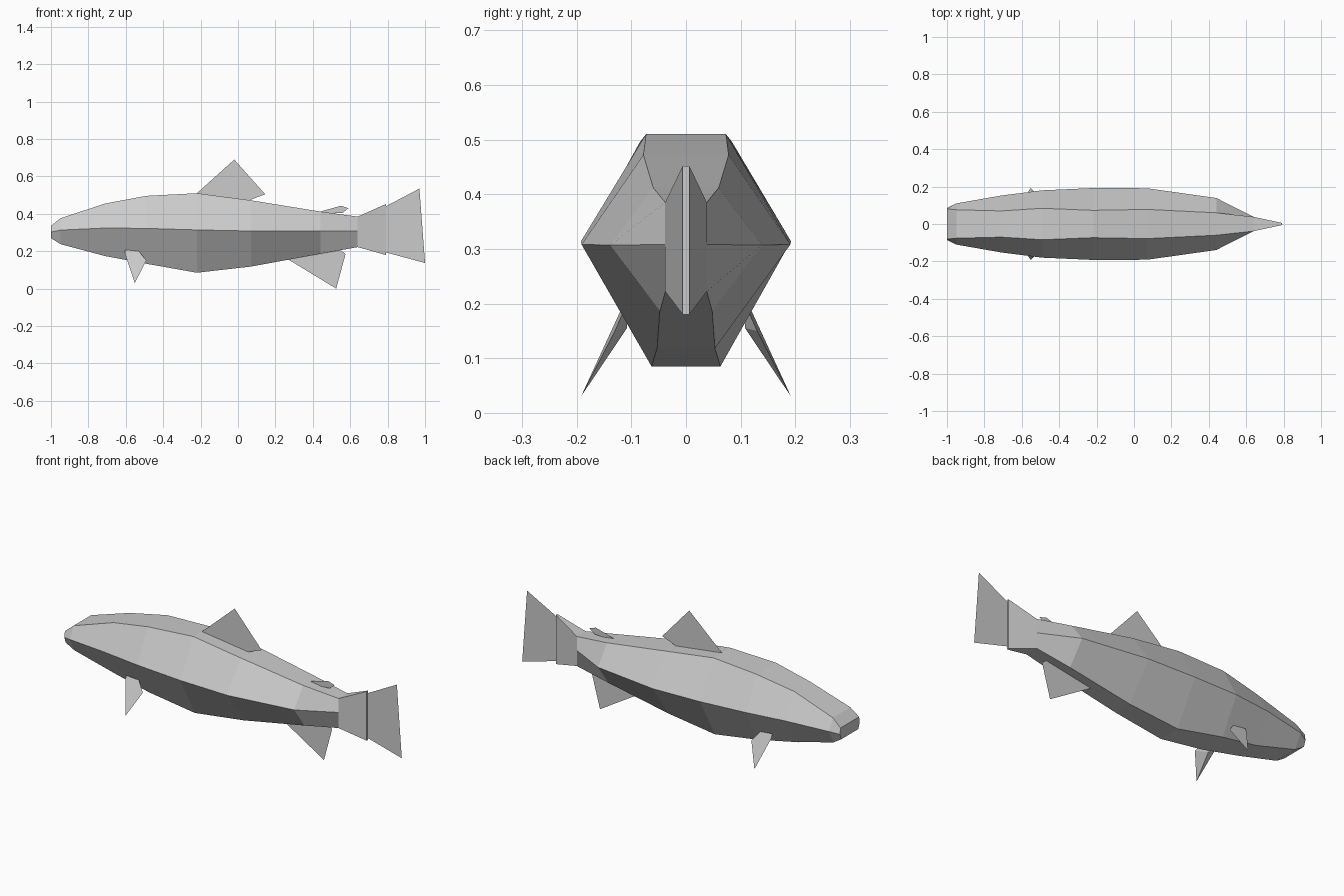
import bpy
import bmesh

if "Cube" in bpy.data.objects:
    bpy.data.objects.remove(bpy.data.objects["Cube"])

grey = bpy.data.materials.new("light_grey")
grey.diffuse_color = (0.6, 0.6, 0.6, 1)
grey.use_nodes = True
grey.node_tree.nodes["Principled BSDF"].inputs["Base Color"].default_value = grey.diffuse_color


def make_object(name, verts, faces):
    mesh = bpy.data.meshes.new(name)
    mesh.from_pydata(verts, [], faces)
    bm = bmesh.new()
    bm.from_mesh(mesh)
    bmesh.ops.recalc_face_normals(bm, faces=bm.faces)
    bm.to_mesh(mesh)
    bm.free()
    mesh.materials.append(grey)
    obj = bpy.data.objects.new(name, mesh)
    bpy.context.collection.objects.link(obj)
    return obj


def loft(name, stations):
    """Six-sided rings joined along x.
    Station: x, bottom z, middle z, top z, then half widths bottom, middle, top."""
    verts, faces = [], []
    for x, zb, zm, zt, wb, wm, wt in stations:
        verts += [(x, -wb, zb), (x, -wm, zm), (x, -wt, zt),
                  (x, wt, zt), (x, wm, zm), (x, wb, zb)]
    for s in range(len(stations) - 1):
        for i in range(6):
            a, b = s * 6 + i, s * 6 + (i + 1) % 6
            faces.append((a, b, b + 6, a + 6))
    n = len(verts)
    faces += [tuple(range(6)), tuple(range(n - 6, n))]
    return make_object(name, verts, faces)


def sheet_fin(name, outline):
    """Flat single-sheet fin on the centre plane from an x, z outline."""
    return make_object(name, [(x, 0, z) for x, z in outline],
                       [tuple(range(len(outline)))])


# Body, from blunt snout to tail root
root = (0.64, 0.222, 0.308, 0.385, 0.038, 0.038, 0.038)
loft("body", [
    (-1.00, 0.270, 0.302, 0.335, 0.075, 0.086, 0.081),
    (-0.95, 0.238, 0.313, 0.376, 0.070, 0.110, 0.076),
    (-0.71, 0.174, 0.324, 0.455, 0.065, 0.152, 0.070),
    (-0.49, 0.133, 0.322, 0.496, 0.078, 0.180, 0.084),
    (-0.22, 0.085, 0.314, 0.510, 0.063, 0.192, 0.073),
    (0.07, 0.118, 0.308, 0.472, 0.053, 0.191, 0.078),
    (0.44, 0.186, 0.307, 0.412, 0.048, 0.139, 0.060),
    root])

# Wedge narrowing from the body into the tail
loft("tail_root", [root, (0.79, 0.180, 0.308, 0.452, 0.006, 0.006, 0.006)])

# Centre-line fins
sheet_fin("tail_fin", [(0.785, 0.195), (0.79, 0.44), (0.97, 0.535), (1.0, 0.137)])
sheet_fin("dorsal_fin", [(-0.225, 0.505), (-0.02, 0.69), (0.145, 0.505), (0.06, 0.472)])
sheet_fin("rear_back_fin", [(0.44, 0.412), (0.55, 0.443), (0.59, 0.43), (0.56, 0.405), (0.50, 0.402)])
sheet_fin("anal_fin", [(0.27, 0.155), (0.525, 0.0), (0.575, 0.185), (0.55, 0.205)])

# Side fins: a thin shell tapering to a point, one on each side
outline = [(-0.605, 0.110, 0.208), (-0.53, 0.108, 0.200), (-0.49, 0.130, 0.150),
           (-0.552, 0.192, 0.030), (-0.604, 0.120, 0.185)]
for side, name in ((-1, "right_side_fin"), (1, "left_side_fin")):
    outer = [(x, side * y, z) for x, y, z in outline]
    inner = (-0.555, side * 0.108, 0.155)
    make_object(name, outer + [inner],
                [(0, 1, 2), (0, 2, 3), (0, 3, 4)] +
                [(i, (i + 1) % 5, 5) for i in range(5)])
